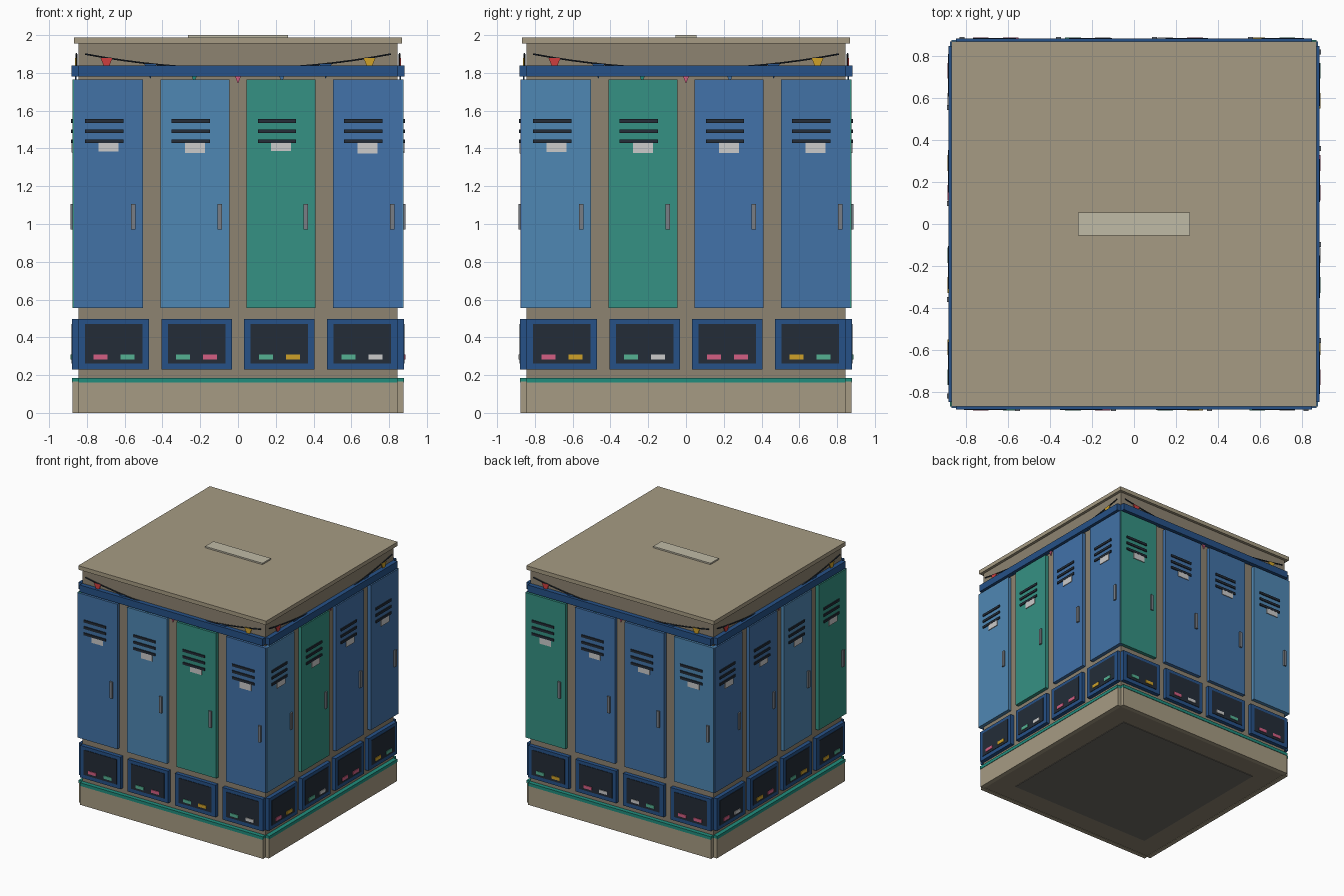
import bpy, bmesh, math, random
from mathutils import Matrix, Vector

if "Cube" in bpy.data.objects:
    bpy.data.objects.remove(bpy.data.objects["Cube"])

random.seed(4)
mats = {}
PALETTE = {
    "tan": (165, 154, 130), "wall": (140, 130, 112), "grey": (110, 107, 100),
    "lamp": (190, 185, 165), "blue": (68, 114, 165), "sky": (80, 134, 178),
    "green": (56, 144, 130), "blue2": (68, 114, 168), "navy": (42, 82, 134),
    "dark": (40, 48, 58), "teal": (38, 140, 125), "metal": (120, 125, 132),
    "paper": (190, 190, 190), "pink": (210, 95, 130), "mint": (85, 175, 145),
    "gold": (205, 160, 45), "white": (215, 215, 215), "red": (205, 65, 65),
}


def mat(name):
    if name not in mats:
        m = bpy.data.materials.new(name)
        m.diffuse_color = [(c / 255) ** 2.2 for c in PALETTE[name]] + [1]
        m.use_nodes = True
        m.node_tree.nodes["Principled BSDF"].inputs["Base Color"].default_value = m.diffuse_color
        mats[name] = m
    return mats[name]


def finish(name, bm, colour, turn=0):
    bmesh.ops.recalc_face_normals(bm, faces=bm.faces)
    bm.transform(Matrix.Rotation(turn * math.pi / 2, 4, 'Z'))
    me = bpy.data.meshes.new(name)
    bm.to_mesh(me)
    bm.free()
    me.materials.append(mat(colour))
    ob = bpy.data.objects.new(name, me)
    bpy.context.collection.objects.link(ob)
    return ob


def box(name, x0, x1, y0, y1, z0, z1, colour, turn=0):
    bm = bmesh.new()
    bmesh.ops.create_cube(bm, size=1)
    bm.transform(Matrix.Translation(((x0 + x1) / 2, (y0 + y1) / 2, (z0 + z1) / 2))
                 @ Matrix.Diagonal((x1 - x0, y1 - y0, z1 - z0, 1)))
    return finish(name, bm, colour, turn)


def panel(name, cx, w, z0, z1, d0, d1, colour, turn):
    """Slab on a side face, centred at cx, from depth d0 out to d1."""
    return box(name, cx - w / 2, cx + w / 2, -d1, -d0, z0, z1, colour, turn)


def sag(x):
    return 1.823 + 0.117 * x * x


def bunting_string(turn):
    bm = bmesh.new()
    rings = []
    r = 0.005
    for i in range(17):
        x = -0.81 + 1.62 * i / 16
        rings.append([bm.verts.new((x, -0.856 + r * math.cos(a), sag(x) + r * math.sin(a)))
                      for a in (k * math.pi / 3 for k in range(6))])
    for a, b in zip(rings, rings[1:]):
        for k in range(6):
            bm.faces.new((a[k], a[k - 1], b[k - 1], b[k]))
    bm.faces.new(rings[0])
    bm.faces.new(rings[-1])
    finish("bunting_string", bm, "dark", turn)


def flag(x, colour, turn):
    bm = bmesh.new()
    z = sag(x)
    tri = ((x - 0.032, z), (x + 0.032, z), (x, z - 0.08))
    f = bm.faces.new([bm.verts.new((px, -0.862, pz)) for px, pz in tri])
    out = bmesh.ops.extrude_face_region(bm, geom=[f])
    bmesh.ops.translate(bm, vec=(0, 0.008, 0),
                        verts=[v for v in out["geom"] if isinstance(v, bmesh.types.BMVert)])
    finish("bunting_flag", bm, colour, turn)


# core body, underside plate, roof cap and roof light
box("body", -0.845, 0.845, -0.845, 0.845, 0.004, 1.96, "wall")
box("floor_plate", -0.665, 0.665, -0.665, 0.665, 0, 0.03, "grey")
box("roof_cap", -0.868, 0.868, -0.868, 0.868, 1.955, 1.988, "tan")
box("roof_light", -0.265, 0.265, -0.055, 0.055, 1.985, 2.0, "lamp")

doors = ["blue", "sky", "green", "blue2"]
flags = ["red", "navy", "teal", "pink", "blue", "navy", "gold"]
shoes = [["pink", "mint", "mint", "pink", "mint", "gold", "mint", "white"],
         ["pink", "gold", "mint", "white", "pink", "pink", "gold", "mint"]]
while len(shoes) < 4:
    shoes.append([random.choice(["pink", "mint", "gold", "white"]) for _ in range(8)])

for side in range(4):
    # skirting, trim strip and upper rail
    panel("skirting", 0, 1.69, 0, 0.165, 0.84, 0.876, "tan", side)
    panel("skirting_trim", 0, 1.69, 0.16, 0.186, 0.84, 0.88, "teal", side)
    panel("upper_rail", 0, 1.69, 1.78, 1.838, 0.84, 0.882, "navy", side)

    for i in range(4):
        # locker door with vents, name card and handle
        cx = (i - 1.5) * 0.457
        panel("locker_door", cx, 0.366, 0.555, 1.765, 0.84, 0.875,
              doors[(i + side) % 4], side)
        for z in (1.438, 1.491, 1.545):
            panel("door_vent", cx - 0.022, 0.203, z - 0.01, z + 0.01, 0.87, 0.883, "dark", side)
        z = 1.41 + random.uniform(-0.005, 0.008)
        panel("name_card", cx, 0.106, z - 0.032, z + 0.03, 0.87, 0.881, "paper", side)
        panel("door_handle", cx + 0.131, 0.024, 0.97, 1.107, 0.87, 0.888, "metal", side)

        # shoe cubby
        cx = (i - 1.5) * 0.438
        panel("cubby_frame", cx, 0.374, 0.23, 0.498, 0.84, 0.878, "navy", side)
        panel("cubby_opening", cx, 0.305, 0.262, 0.47, 0.87, 0.882, "dark", side)
        for k in (0, 1):
            panel("shoe", cx + (k - 0.5) * 0.142, 0.074, 0.282, 0.308, 0.875, 0.887,
                  shoes[side][i * 2 + k], side)

    # bunting under the roof
    bunting_string(side)
    for i, colour in enumerate(flags):
        flag((i - 3) * 0.232, colour, side)
